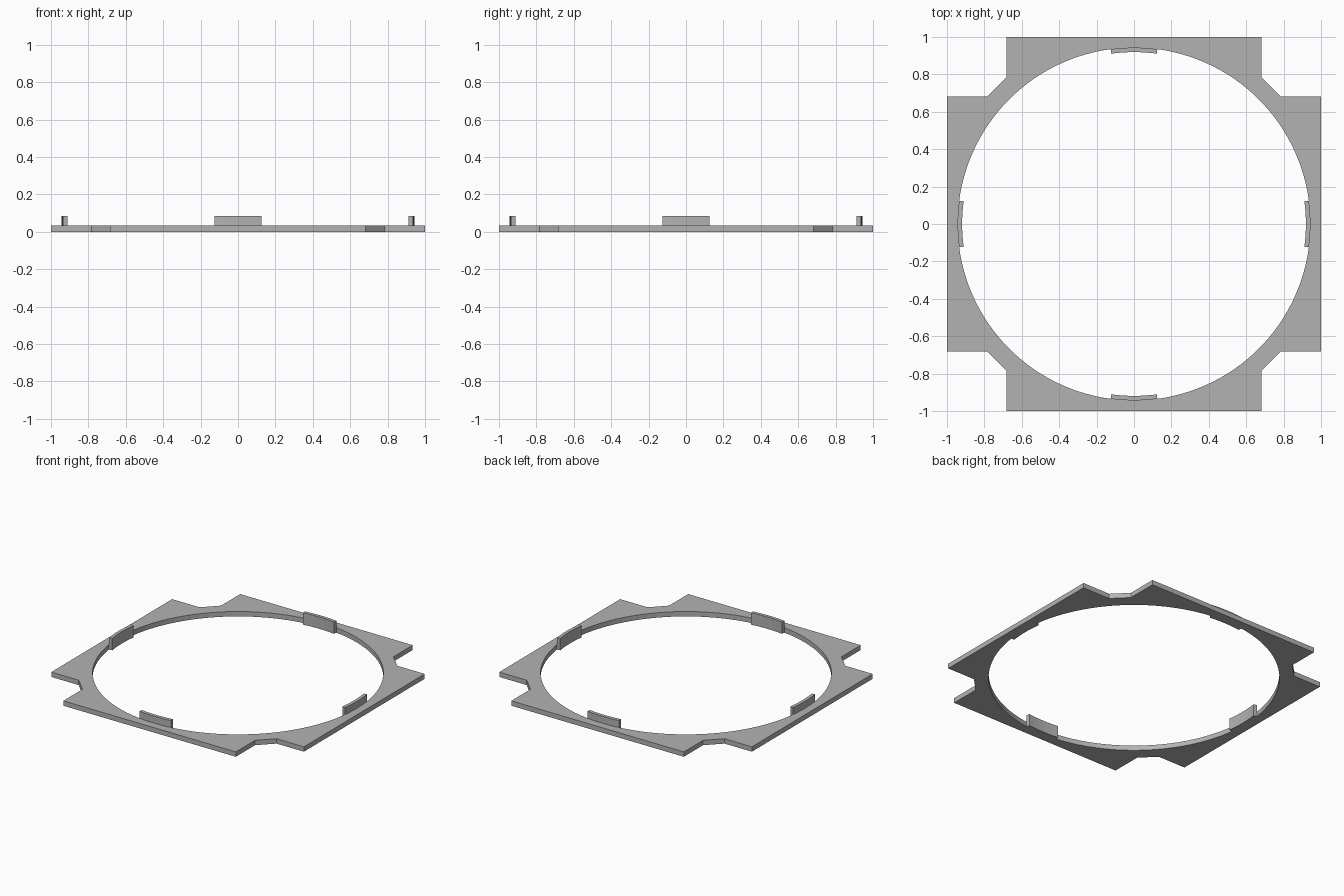
import bpy, bmesh
from math import cos, sin, pi, radians

if "Cube" in bpy.data.objects:
    bpy.data.objects.remove(bpy.data.objects["Cube"], do_unlink=True)

HOLE_R, TAB_R = 0.943, 0.919
PLATE_H, TAB_H = 0.035, 0.085
TAB_HALF = radians(7.6)
NOTCH, CHAMFER = 0.683, 0.783

grey = bpy.data.materials.new("satin_grey")
grey.use_nodes = True
colour = (0.45, 0.45, 0.45, 1)
grey.diffuse_color = colour
grey.node_tree.nodes["Principled BSDF"].inputs["Base Color"].default_value = colour


def arc(radius, start, end, count):
    """Points along an arc, both ends included."""
    angles = [start + (end - start) * i / count for i in range(count + 1)]
    return [(radius * cos(a), radius * sin(a)) for a in angles]


def extruded(name, loops, height):
    """Fill closed outlines (later ones are holes) and extrude upward."""
    bm = bmesh.new()
    edges = []
    for loop in loops:
        verts = [bm.verts.new((x, y, 0)) for x, y in loop]
        edges += [bm.edges.new((v, verts[i - 1])) for i, v in enumerate(verts)]
    bmesh.ops.triangle_fill(bm, edges=edges, use_beauty=True)
    result = bmesh.ops.extrude_face_region(bm, geom=bm.faces[:], use_keep_orig=True)
    top = [g for g in result["geom"] if isinstance(g, bmesh.types.BMVert)]
    bmesh.ops.translate(bm, verts=top, vec=(0, 0, height))
    bmesh.ops.recalc_face_normals(bm, faces=bm.faces[:])
    mesh = bpy.data.meshes.new(name)
    bm.to_mesh(mesh)
    bm.free()
    mesh.materials.append(grey)
    obj = bpy.data.objects.new(name, mesh)
    bpy.context.collection.objects.link(obj)
    bpy.ops.object.select_all(action="DESELECT")
    obj.select_set(True)
    bpy.context.view_layer.objects.active = obj
    bpy.ops.object.shade_smooth_by_angle(angle=radians(20))
    return obj


# Flat plate: square with chamfered corner notches and a round opening
corner = [(1, NOTCH), (CHAMFER, NOTCH), (NOTCH, CHAMFER), (NOTCH, 1)]
outline = []
for _ in range(4):
    outline += corner
    corner = [(-y, x) for x, y in corner]
opening = arc(HOLE_R, 0, 2 * pi, 144)[:-1]
extruded("ring_plate", [outline, opening], PLATE_H)

# Four curved locating tabs standing on the rim of the opening
tab = arc(HOLE_R, -TAB_HALF, TAB_HALF, 8) + arc(TAB_R, TAB_HALF, -TAB_HALF, 8)
for i, side in enumerate(("left", "back", "right", "front")):
    obj = extruded(side + "_tab", [tab], TAB_H)
    obj.rotation_euler.z = i * pi / 2
